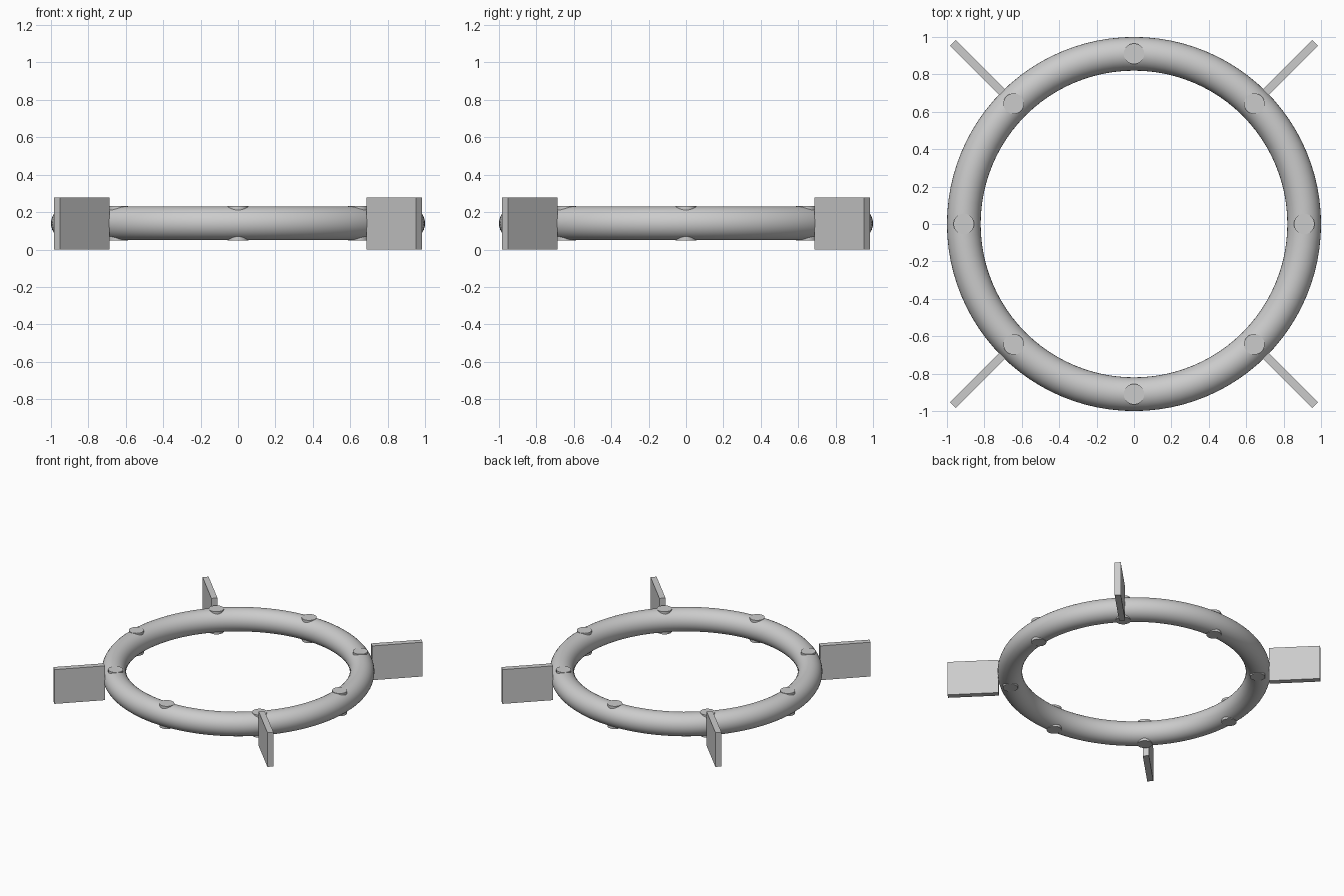
import bpy
import math

if "Cube" in bpy.data.objects:
    bpy.data.objects.remove(bpy.data.objects["Cube"])

MID_Z = 0.14
RING_R = 0.91


def smooth():
    bpy.ops.object.shade_smooth_by_angle(angle=math.radians(40))


# main ring
bpy.ops.mesh.primitive_torus_add(major_radius=RING_R, minor_radius=0.09,
                                 major_segments=96, minor_segments=32,
                                 location=(0, 0, MID_Z))
bpy.context.object.name = "ring"
bpy.ops.object.shade_smooth()

# eight studs running through the ring, showing above and below
for i in range(8):
    a = i * math.pi / 4
    bpy.ops.mesh.primitive_cylinder_add(
        vertices=32, radius=0.055, depth=0.184,
        location=(RING_R * math.cos(a), RING_R * math.sin(a), MID_Z))
    bpy.context.object.name = f"stud_{i + 1}"
    smooth()

# four upright fins on the diagonals
R_IN, R_OUT, THICK, HEIGHT = 0.995, 1.37, 0.045, 0.277
for i in range(4):
    a = math.pi / 4 + i * math.pi / 2
    r = (R_IN + R_OUT) / 2
    bpy.ops.mesh.primitive_cube_add(
        size=1, location=(r * math.cos(a), r * math.sin(a), HEIGHT / 2),
        rotation=(0, 0, a))
    fin = bpy.context.object
    fin.name = f"fin_{i + 1}"
    fin.scale = (R_OUT - R_IN, THICK, HEIGHT)
    bpy.ops.object.transform_apply(location=False, rotation=False, scale=True)
    smooth()
